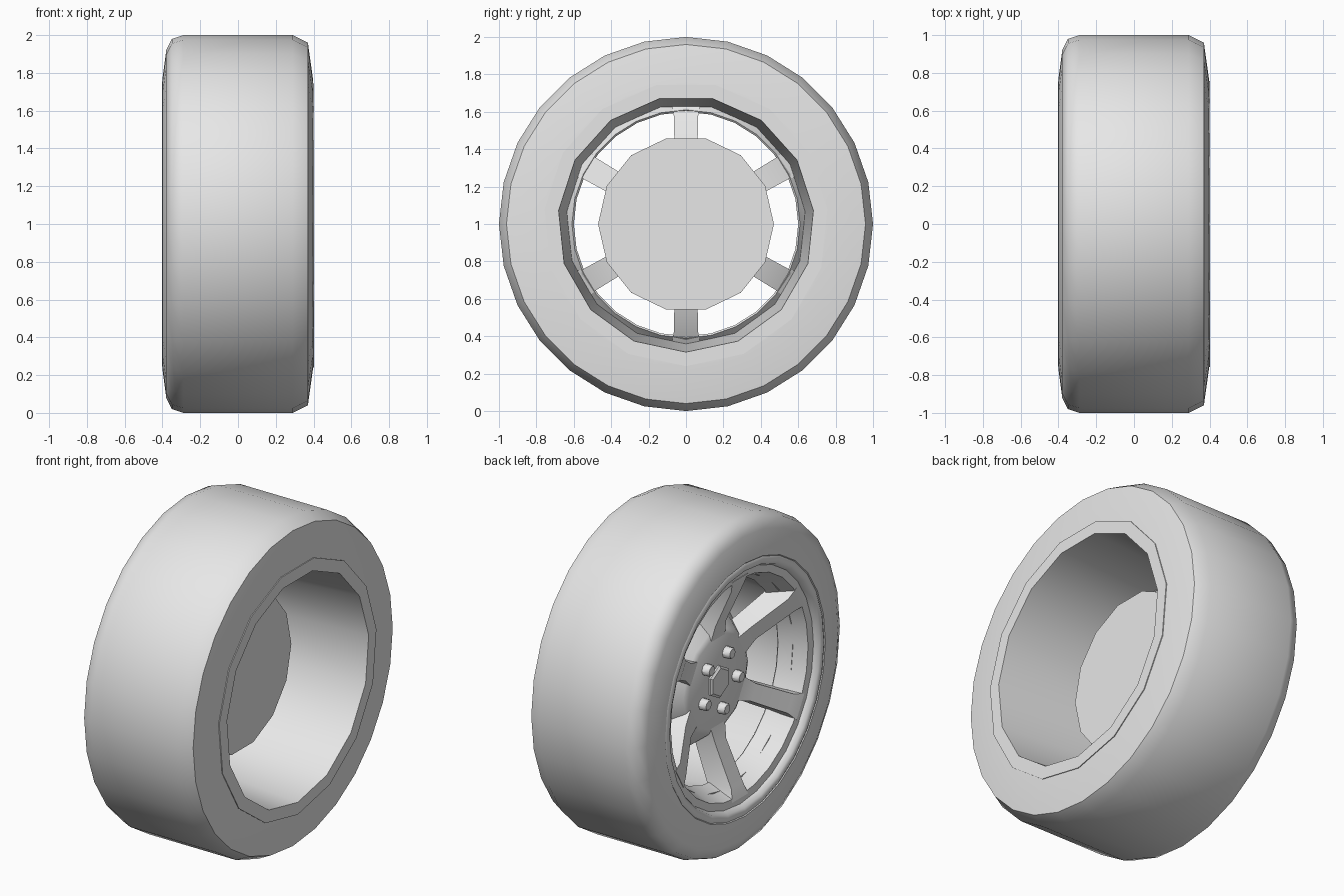
import bpy, bmesh
from math import sin, cos, pi, radians
from mathutils import Vector

cube = bpy.data.objects.get("Cube")
if cube:
    bpy.data.objects.remove(cube, do_unlink=True)

CENTRE = Vector((0, 0, 1))  # wheel axle runs along x through this point

grey = bpy.data.materials.new("plain_grey")
grey.use_nodes = True
grey.diffuse_color = (0.8, 0.8, 0.8, 1)
grey.node_tree.nodes["Principled BSDF"].inputs["Base Color"].default_value = (0.8, 0.8, 0.8, 1)


def finish(bm, name, angle):
    bmesh.ops.recalc_face_normals(bm, faces=bm.faces)
    mesh = bpy.data.meshes.new(name)
    bm.to_mesh(mesh)
    bm.free()
    mesh.materials.append(grey)
    obj = bpy.data.objects.new(name, mesh)
    bpy.context.collection.objects.link(obj)
    bpy.ops.object.select_all(action='DESELECT')
    obj.select_set(True)
    bpy.context.view_layer.objects.active = obj
    bpy.ops.object.shade_smooth_by_angle(angle=radians(angle))
    return obj


def polar(x, r, a, side=0.0):
    """Point at radius r and angle a around the axle, shifted sideways."""
    return CENTRE + Vector((x, r * cos(a) - side * sin(a), r * sin(a) + side * cos(a)))


def lathe(name, profile, sides, start=0.0, ring=True, angle=50, offset=(0, 0)):
    """Turn an (x, radius) profile round the axle; ring closes it, else ends are capped."""
    bm = bmesh.new()
    shift = Vector((0, *offset))
    loops = [[bm.verts.new(polar(x, r, start + 2 * pi * i / sides) + shift) for i in range(sides)]
             for x, r in profile]
    pairs = list(zip(loops, loops[1:]))
    if ring:
        pairs.append((loops[-1], loops[0]))
    else:
        bm.faces.new(loops[0])
        bm.faces.new(loops[-1])
    for a, b in pairs:
        for i in range(sides):
            j = (i + 1) % sides
            bm.faces.new((a[i], a[j], b[j], b[i]))
    return finish(bm, name, angle)


# Tyre: rounded shoulder on the outer side, plain chamfer on the inner side
lathe("tyre", [(-0.37, 0.74), (-0.40, 0.77), (-0.38, 0.92), (-0.35, 0.98), (-0.29, 1.0),
               (0.29, 1.0), (0.37, 0.96), (0.398, 0.76), (0.398, 0.73)], 28)

# Coarse barrel open on the inner side
lathe("barrel", [(0.403, 0.76), (0.403, 0.685), (-0.28, 0.637), (-0.28, 0.72), (0.36, 0.76)],
      15, -pi / 2)

# Outer rim with a rolled lip and a funnel narrowing inward
lathe("outer_rim", [(-0.36, 0.77), (-0.395, 0.765), (-0.403, 0.75), (-0.395, 0.72), (-0.365, 0.705),
                    (-0.36, 0.66), (-0.20, 0.60), (-0.19, 0.61), (-0.30, 0.69)], 28)

# Hub: flat back disc tapering to the lug face
lathe("hub", [(0.03, 0.47), (0.0, 0.47), (-0.20, 0.31), (-0.215, 0.28)],
      14, ring=False, angle=30)
lathe("centre_nut", [(-0.20, 0.1), (-0.225, 0.1), (-0.235, 0.085)], 6, pi / 2, ring=False, angle=20)

# Five lug nuts
for k in range(5):
    a = radians(189 + 72 * k)
    lathe("lug_nut", [(-0.20, 0.035), (-0.25, 0.035), (-0.26, 0.028)], 8,
          ring=False, angle=40, offset=(0.17 * cos(a), 0.17 * sin(a)))

# Six spokes sloping out from hub to rim: radius, front x, back x, half width
SECTIONS = [(0.24, -0.21, -0.08, 0.085), (0.36, -0.235, -0.10, 0.06),
            (0.60, -0.345, -0.19, 0.066), (0.67, -0.365, -0.24, 0.09)]
for k in range(6):
    a = pi / 2 + k * pi / 3
    bm = bmesh.new()
    loops = [[bm.verts.new(polar(x, r, a, s)) for x, s in
              ((front, -w * 0.85), (front, w * 0.85), (back, w), (back, -w))]
             for r, front, back, w in SECTIONS]
    bm.faces.new(loops[0])
    bm.faces.new(loops[-1])
    for p, q in zip(loops, loops[1:]):
        for i in range(4):
            j = (i + 1) % 4
            bm.faces.new((p[i], p[j], q[j], q[i]))
    finish(bm, "spoke", 30)
